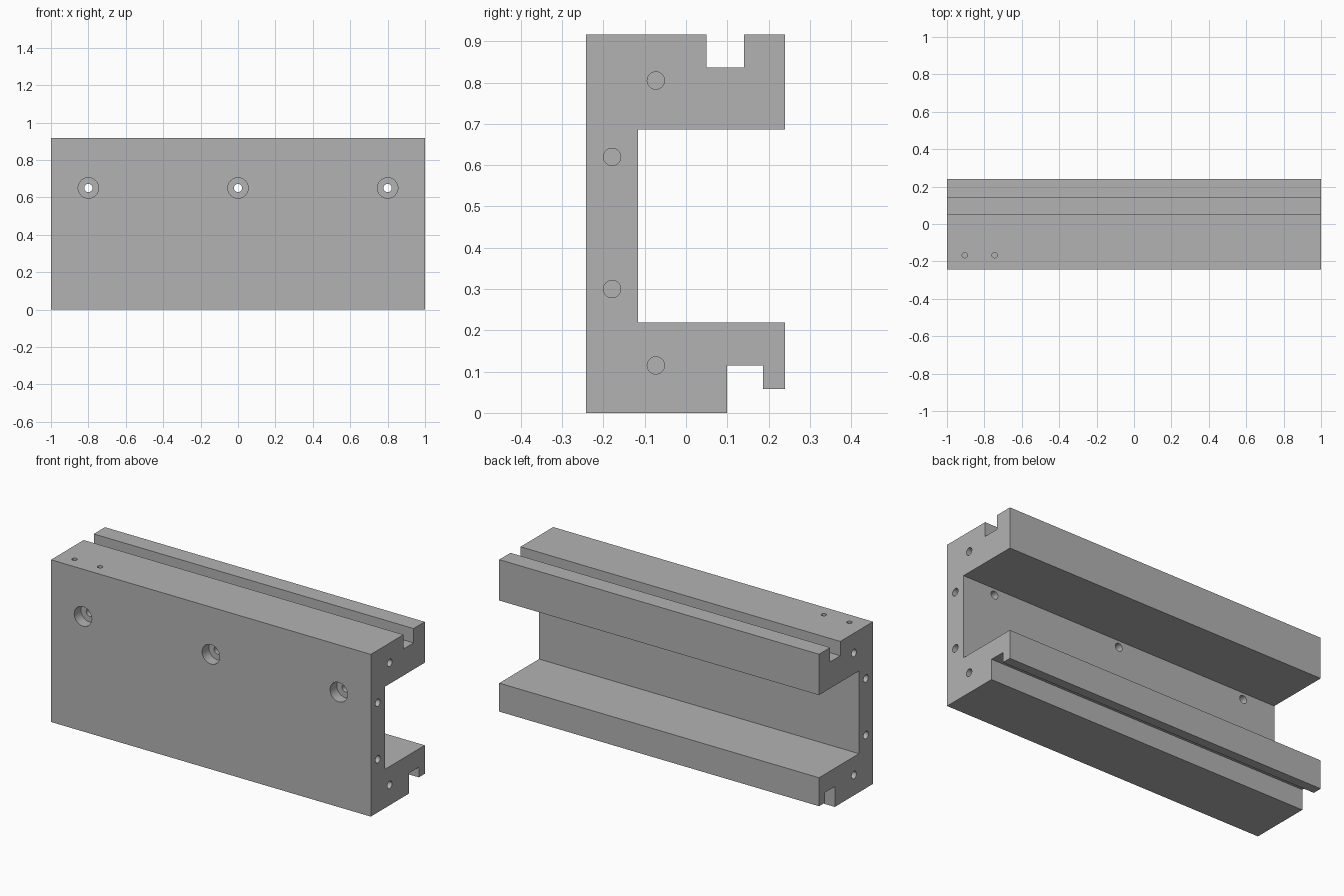
import bpy, bmesh, math
from mathutils import Vector

cube = bpy.data.objects.get("Cube")
if cube:
    bpy.data.objects.remove(cube, do_unlink=True)

grey = bpy.data.materials.new("machined grey")
grey.use_nodes = True
grey.diffuse_color = (0.45, 0.45, 0.45, 1)
grey.node_tree.nodes["Principled BSDF"].inputs["Base Color"].default_value = (0.45, 0.45, 0.45, 1)


def mesh_object(name, bm):
    bmesh.ops.recalc_face_normals(bm, faces=bm.faces)
    mesh = bpy.data.meshes.new(name)
    bm.to_mesh(mesh)
    bm.free()
    mesh.materials.append(grey)
    obj = bpy.data.objects.new(name, mesh)
    bpy.context.collection.objects.link(obj)
    return obj


# Channel body: C-shaped section with a groove above and below
section = [(-.242, 0), (.099, 0), (.099, .115), (.187, .115), (.187, .058),
           (.24, .058), (.24, .219), (-.116, .219), (-.116, .686), (.24, .686),
           (.24, .917), (.14, .917), (.14, .836), (.05, .836), (.05, .917), (-.242, .917)]
bm = bmesh.new()
profile = bm.faces.new([bm.verts.new((-1, y, z)) for y, z in section])
grown = bmesh.ops.extrude_face_region(bm, geom=[profile], use_keep_orig=True)
bmesh.ops.translate(bm, vec=(2, 0, 0),
                    verts=[v for v in grown["geom"] if isinstance(v, bmesh.types.BMVert)])
body = mesh_object("channel_body", bm)


# Drill a round hole from a surface point along a direction
def drill(start, direction, radius, depth):
    start, direction = Vector(start), Vector(direction)
    margin = 0.02
    bm = bmesh.new()
    bmesh.ops.create_cone(bm, cap_ends=True, segments=32, radius1=radius,
                          radius2=radius, depth=depth + margin)
    bmesh.ops.rotate(bm, verts=bm.verts,
                     matrix=Vector((0, 0, 1)).rotation_difference(direction).to_matrix())
    bmesh.ops.translate(bm, verts=bm.verts, vec=start + direction * (depth - margin) / 2)
    cutter = mesh_object("drill_cutter", bm)
    cutter.hide_render = True
    mod = body.modifiers.new("hole", "BOOLEAN")
    mod.operation, mod.solver, mod.object = "DIFFERENCE", "EXACT", cutter
    bpy.context.view_layer.objects.active = body
    bpy.ops.object.modifier_apply(modifier=mod.name)
    bpy.data.objects.remove(cutter, do_unlink=True)


# Counterbored through holes in the web
for x in (-.8, 0, .8):
    drill((x, -.242, .65), (0, 1, 0), .055, .06)
    drill((x, -.242, .65), (0, 1, 0), .022, .16)

# Blind holes in both ends
for side in (-1, 1):
    for y, z in ((-.073, .115), (-.179, .3), (-.179, .62), (-.073, .805)):
        drill((side, y, z), (-side, 0, 0), .021, .12)

# Small blind holes in the top
for x in (-.905, -.745):
    drill((x, -.167, .917), (0, 0, -1), .014, .08)

# Smooth the bores, keep edges sharp
bpy.ops.object.select_all(action="DESELECT")
body.select_set(True)
bpy.context.view_layer.objects.active = body
bpy.ops.object.shade_smooth_by_angle(angle=math.radians(30))
